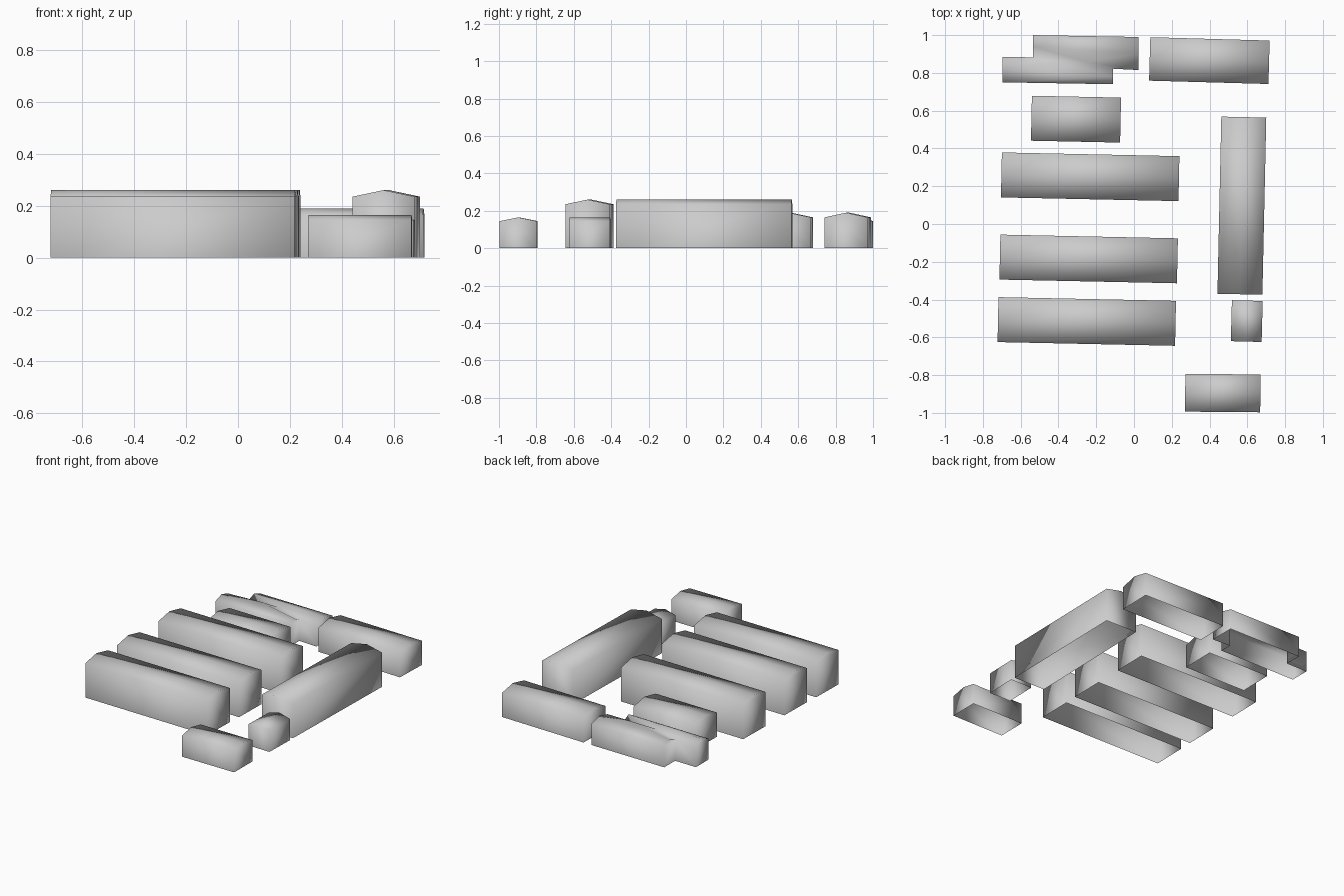
import bpy
import bmesh
import math
from mathutils import Matrix, Vector

cube = bpy.data.objects.get("Cube")
if cube:
    bpy.data.objects.remove(cube, do_unlink=True)

# One plain grey for every building
grey = bpy.data.materials.new("plain_grey")
grey.use_nodes = True
colour = (0.6, 0.6, 0.6, 1)
grey.diffuse_color = colour
grey.node_tree.nodes["Principled BSDF"].inputs["Base Color"].default_value = colour


def build(name, points, faces):
    """Make one smooth, open-bottomed shell."""
    bm = bmesh.new()
    verts = [bm.verts.new(p) for p in points]
    for face in faces:
        bm.faces.new([verts[i] for i in face]).smooth = True
    bmesh.ops.recalc_face_normals(bm, faces=bm.faces)
    # Open shells: make sure roofs point up
    if sum(f.normal.z * f.calc_area() for f in bm.faces) < 0:
        bmesh.ops.reverse_faces(bm, faces=bm.faces)
    mesh = bpy.data.meshes.new(name)
    bm.to_mesh(mesh)
    bm.free()
    mesh.materials.append(grey)
    obj = bpy.data.objects.new(name, mesh)
    bpy.context.collection.objects.link(obj)


def gabled_house(name, x, y, length, width, eave, ridge, degrees):
    """Gabled block whose ridge follows its local length."""
    place = Matrix.Translation((x, y, 0)) @ Matrix.Rotation(math.radians(degrees), 4, "Z")
    profile = [(-width / 2, 0), (-width / 2, eave), (0, ridge), (width / 2, eave), (width / 2, 0)]
    n = len(profile)
    points = [place @ Vector((end * length / 2, py, pz)) for end in (-1, 1) for py, pz in profile]
    faces = [(i, i + 1, i + 1 + n, i + n) for i in range(n - 1)]
    faces += [tuple(range(n)), tuple(range(n, 2 * n))]
    build(name, points, faces)


# Straight gabled blocks
for name, *dims in (
    ("front_long_block", -0.25, -0.516, 0.94, 0.238, 0.235, 0.26, -1.2),
    ("second_long_block", -0.24, -0.185, 0.94, 0.238, 0.235, 0.26, -1.2),
    ("third_long_block", -0.232, 0.25, 0.94, 0.238, 0.235, 0.26, -1.2),
    ("short_block", -0.307, 0.555, 0.472, 0.238, 0.165, 0.19, -1.2),
    ("back_left_block", 0.399, 0.865, 0.632, 0.23, 0.165, 0.19, -1.6),
    ("side_long_block", 0.571, 0.097, 0.938, 0.238, 0.235, 0.26, 88.75),
    ("small_block", 0.597, -0.514, 0.217, 0.163, 0.145, 0.165, 88.5),
    ("front_left_block", 0.47, -0.895, 0.398, 0.2, 0.145, 0.165, -0.5),
):
    gabled_house(name, *dims)

# Stepped building: two offset halves with crossing ridges
half_outline = [(-0.695, 0.885), (-0.535, 0.882), (-0.535, 1.0), (0.025, 0.99)]
other_half = [(0.025, 0.815), (-0.11, 0.822), (-0.11, 0.74), (-0.695, 0.75)]
outline = half_outline + other_half
peaks = [(-0.695, 0.817), (-0.535, 0.94), (-0.25, 0.857),
         (0.025, 0.903), (-0.11, 0.78), (-0.42, 0.862)]
points = [(x, y, 0) for x, y in outline]
points += [(x, y, 0.145) for x, y in outline]
points += [(x, y, 0.167) for x, y in peaks]
n = len(outline)
faces = []
for i in range(n):
    j = (i + 1) % n
    wall = [i, j, n + j, n + i]
    # Odd sides are gable ends, with their peak joined in
    if i % 2:
        wall.insert(3, 2 * n + {1: 1, 3: 3, 5: 4, 7: 0}[i])
    faces.append(wall)
# Roof slopes and the two valleys, as eave corners and peaks
for eaves, tops in (((0, 1), (5, 0)), ((2, 3), (3, 2, 1)), ((1,), (1, 2)), ((1,), (2, 5)),
                    ((4, 5), (2, 3)), ((6, 7), (0, 5, 4)), ((5,), (4, 5)), ((5,), (5, 2))):
    faces.append([n + e for e in eaves] + [2 * n + t for t in tops])
build("stepped_block", points, faces)
